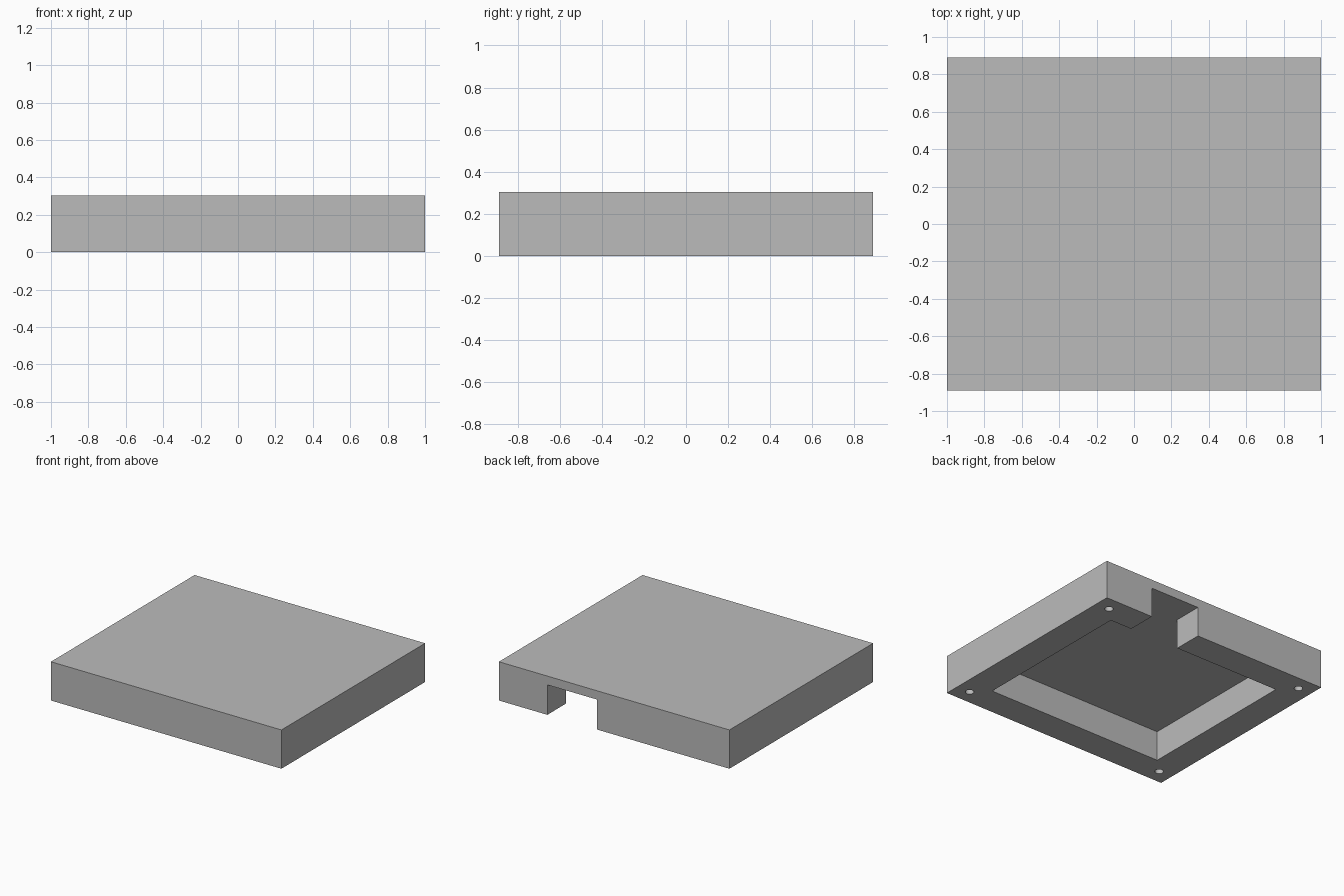
import bpy
import bmesh
from mathutils import Matrix

if "Cube" in bpy.data.objects:
    bpy.data.objects.remove(bpy.data.objects["Cube"])

HALF_X, HALF_Y, HEIGHT = 1.0, 0.89, 0.304
POCKET_X, POCKET_Y, DEPTH = 0.77, 0.66, 0.235
NOTCH_MIN, NOTCH_MAX = 0.15, 0.58
HOLE_X, HOLE_Y, HOLE_R = 0.885, 0.775, 0.031
MARGIN = 0.1  # how far cutters reach past the surface

grey = bpy.data.materials.new("plain grey")
grey.use_nodes = True
colour = (0.5, 0.5, 0.5, 1)
grey.diffuse_color = colour
grey.node_tree.nodes["Principled BSDF"].inputs["Base Color"].default_value = colour


def make_object(name, bm):
    bmesh.ops.recalc_face_normals(bm, faces=bm.faces)
    mesh = bpy.data.meshes.new(name)
    bm.to_mesh(mesh)
    bm.free()
    mesh.materials.append(grey)
    obj = bpy.data.objects.new(name, mesh)
    bpy.context.collection.objects.link(obj)
    return obj


def add_prism(bm, outline, bottom, top):
    face = bm.faces.new([bm.verts.new((x, y, bottom)) for x, y in outline])
    result = bmesh.ops.extrude_face_region(bm, geom=[face])
    verts = [v for v in result["geom"] if isinstance(v, bmesh.types.BMVert)]
    bmesh.ops.translate(bm, verts=verts, vec=(0, 0, top - bottom))


# Solid block of the cover
bm = bmesh.new()
add_prism(bm, [(-HALF_X, -HALF_Y), (HALF_X, -HALF_Y),
               (HALF_X, HALF_Y), (-HALF_X, HALF_Y)], 0, HEIGHT)
cover = make_object("cover", bm)

# Underside pocket with a cable opening through the back wall
bm = bmesh.new()
back = HALF_Y + MARGIN
add_prism(bm, [(-POCKET_X, -POCKET_Y), (POCKET_X, -POCKET_Y),
               (POCKET_X, POCKET_Y), (NOTCH_MAX, POCKET_Y),
               (NOTCH_MAX, back), (NOTCH_MIN, back),
               (NOTCH_MIN, POCKET_Y), (-POCKET_X, POCKET_Y)], -MARGIN, DEPTH)

# Blind screw holes in the four corners
for sx in (-1, 1):
    for sy in (-1, 1):
        bmesh.ops.create_cone(
            bm, cap_ends=True, segments=32, radius1=HOLE_R, radius2=HOLE_R,
            depth=DEPTH + MARGIN,
            matrix=Matrix.Translation((sx * HOLE_X, sy * HOLE_Y, (DEPTH - MARGIN) / 2)))
cutter = make_object("pocket_cutter", bm)
cutter.hide_render = True

# Cut the cover and keep the finished mesh
cut = cover.modifiers.new("pocket", "BOOLEAN")
cut.operation = "DIFFERENCE"
cut.solver = "EXACT"
cut.object = cutter
bpy.context.view_layer.update()
depsgraph = bpy.context.evaluated_depsgraph_get()
finished = bpy.data.meshes.new_from_object(cover.evaluated_get(depsgraph))
cover.modifiers.clear()
cover.data = finished
bpy.data.objects.remove(cutter)

# Smooth the hole walls, keep the box edges sharp
bpy.ops.object.select_all(action="DESELECT")
cover.select_set(True)
bpy.context.view_layer.objects.active = cover
bpy.ops.object.shade_smooth_by_angle()
